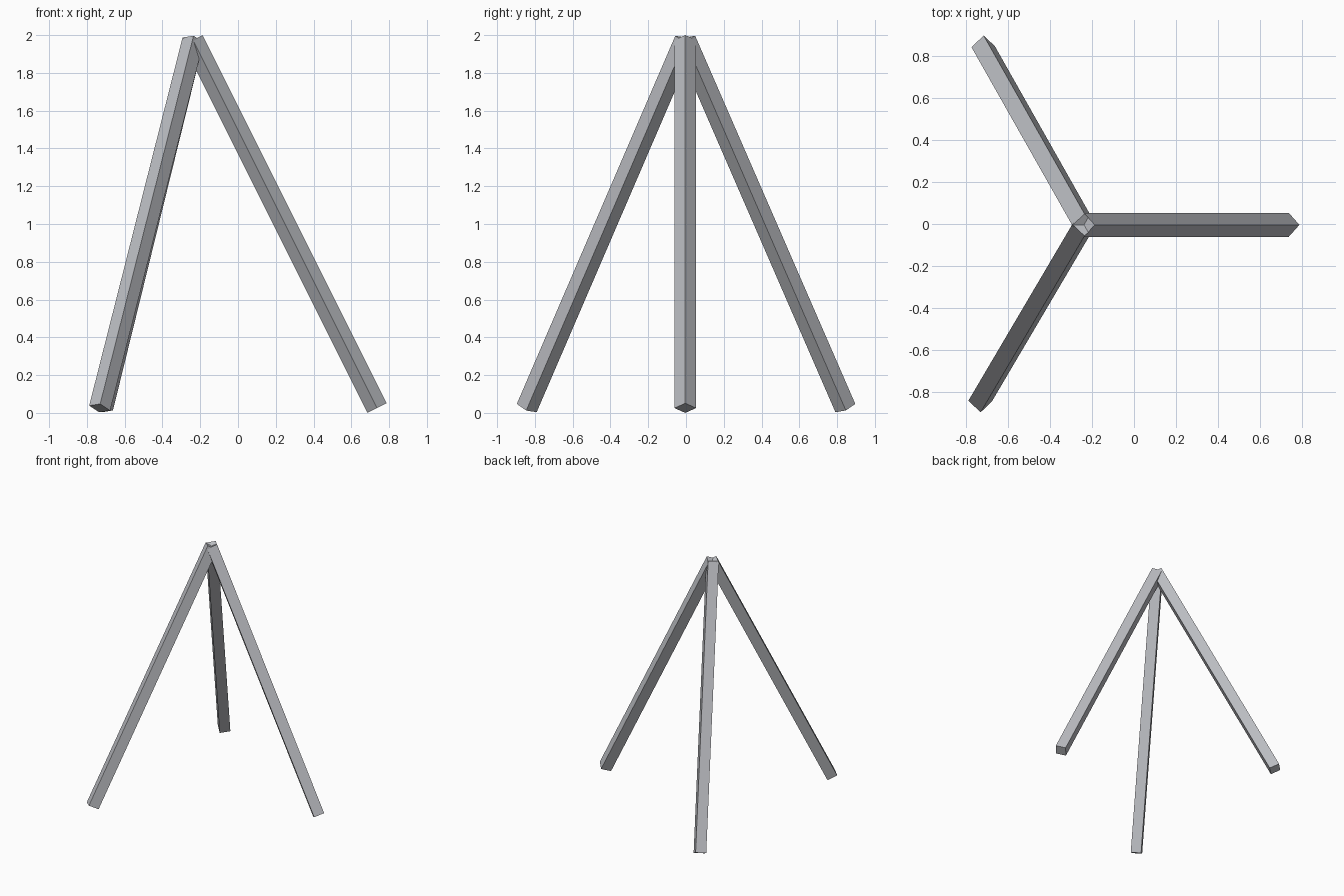
import bpy
from math import radians, cos, sin
from mathutils import Vector

cube = bpy.data.objects.get("Cube")
if cube:
    bpy.data.objects.remove(cube, do_unlink=True)

# One plain metal grey for all legs
grey = bpy.data.materials.new("light_grey")
grey.use_nodes = True
colour = (0.50, 0.51, 0.54, 1.0)
grey.diffuse_color = colour
bsdf = next(n for n in grey.node_tree.nodes if n.type == 'BSDF_PRINCIPLED')
bsdf.inputs["Base Color"].default_value = colour

APEX = Vector((-0.238, -0.004, 1.9745))
SPREAD = 0.974      # horizontal reach of each leg
DROP = 1.949        # vertical reach of each leg
RADIUS = 0.057      # half the diagonal of the square section


def add_leg(name, azimuth):
    """Square bar from the apex to the foot, tilted straight from vertical."""
    a = radians(azimuth)
    foot = APEX + Vector((SPREAD * cos(a), SPREAD * sin(a), -DROP))
    axis = APEX - foot
    bpy.ops.mesh.primitive_cylinder_add(vertices=4, radius=RADIUS, depth=axis.length)
    leg = bpy.context.object
    leg.name = name
    leg.location = (APEX + foot) / 2
    leg.rotation_mode = 'QUATERNION'
    leg.rotation_quaternion = Vector((0, 0, 1)).rotation_difference(axis)
    leg.data.materials.append(grey)


# Three legs meeting at the top
for name, azimuth in (("left_leg", 0), ("back_right_leg", 119.5), ("front_right_leg", 239.5)):
    add_leg(name, azimuth)
